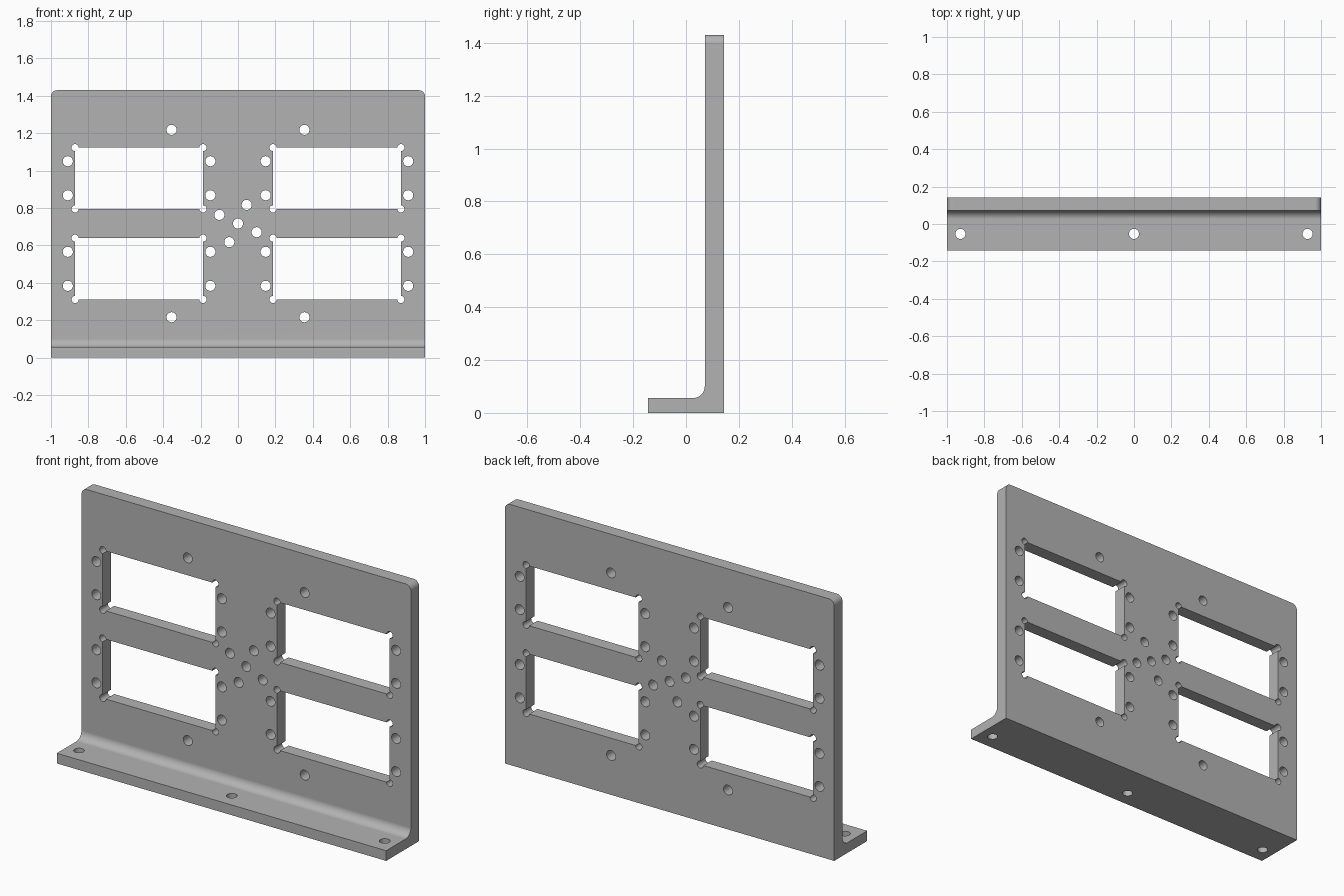
import bpy, bmesh
from math import sin, cos, pi, radians
from mathutils import Matrix, Vector

if "Cube" in bpy.data.objects:
    bpy.data.objects.remove(bpy.data.objects["Cube"])

HEIGHT, HALF_DEPTH = 1.43, 0.143
FOOT_TOP, PLATE_FRONT, FILLET = 0.056, 0.071, 0.045
PLATE_MID = (PLATE_FRONT + HALF_DEPTH) / 2
MID_Z = 0.717
HOLE_R, RELIEF_R = 0.027, 0.019

steel = bpy.data.materials.new("grey_steel")
steel.use_nodes = True
GREY = (0.45, 0.45, 0.45, 1)
steel.diffuse_color = GREY
steel.node_tree.nodes["Principled BSDF"].inputs["Base Color"].default_value = GREY


def make_object(name, bm):
    bmesh.ops.recalc_face_normals(bm, faces=bm.faces)
    mesh = bpy.data.meshes.new(name)
    bm.to_mesh(mesh)
    bm.free()
    mesh.materials.append(steel)
    ob = bpy.data.objects.new(name, mesh)
    bpy.context.collection.objects.link(ob)
    return ob


def add_drill(bm, centre, radius, along_y=True):
    turn = Matrix.Rotation(pi / 2, 4, 'X') if along_y else Matrix()
    bmesh.ops.create_cone(bm, cap_ends=True, segments=32, radius1=radius, radius2=radius,
                          depth=0.2, matrix=Matrix.Translation(centre) @ turn)


# Angle section with a filleted inner corner, extruded across the width
profile = [(-HALF_DEPTH, 0), (HALF_DEPTH, 0), (HALF_DEPTH, HEIGHT), (PLATE_FRONT, HEIGHT)]
for i in range(13):
    a = pi / 2 * i / 12
    profile.append((PLATE_FRONT - FILLET + FILLET * cos(a), FOOT_TOP + FILLET - FILLET * sin(a)))
profile.append((-HALF_DEPTH, FOOT_TOP))
bm = bmesh.new()
section = bm.faces.new([bm.verts.new((-1, y, z)) for y, z in profile])
new = bmesh.ops.extrude_face_region(bm, geom=[section])["geom"]
bmesh.ops.translate(bm, vec=(2, 0, 0), verts=[v for v in new if isinstance(v, bmesh.types.BMVert)])

# Rounded top corners
corners = [e for e in bm.edges
           if all(v.co.z > HEIGHT - 0.01 for v in e.verts)
           and abs(e.verts[0].co.x - e.verts[1].co.x) < 0.01]
bmesh.ops.bevel(bm, geom=corners, offset=0.033, offset_type='OFFSET', segments=8,
                profile=0.5, affect='EDGES')
bracket = make_object("angle_bracket", bm)

# Four windows, each with corner reliefs and two mounting holes per side
windows, reliefs, holes = bmesh.new(), bmesh.new(), bmesh.new()
W, H = 0.342, 0.164
for sx in (-1, 1):
    for sz in (-1, 1):
        c = Vector((sx * 0.529, PLATE_MID, MID_Z + sz * 0.242))
        bmesh.ops.create_cube(windows, size=1, matrix=Matrix.Translation(c)
                              @ Matrix.Diagonal((2 * W, 0.2, 2 * H, 1)))
        for dx in (-1, 1):
            for dz in (-1, 1):
                add_drill(reliefs, c + Vector((dx * W, 0, dz * H)), RELIEF_R)
                add_drill(holes, c + Vector((dx * 0.381, 0, dz * 0.091)), HOLE_R)
        # Outer fixing hole above or below the window
        add_drill(holes, (sx * 0.355, PLATE_MID, MID_Z + sz * 0.501), HOLE_R)

# Central tilted cross of holes
add_drill(holes, (0, PLATE_MID, MID_Z), HOLE_R)
for i in range(4):
    a = radians(65) + i * pi / 2
    add_drill(holes, (0.11 * cos(a), PLATE_MID, MID_Z + 0.11 * sin(a)), HOLE_R)

# Vertical holes through the foot
for x in (-0.928, 0, 0.928):
    add_drill(holes, (x, -0.053, FOOT_TOP / 2), HOLE_R, along_y=False)

# Cut everything out, then bake the result and drop the cutters
cutters = [make_object(n, b) for n, b in
           (("window_cutter", windows), ("relief_cutter", reliefs), ("hole_cutter", holes))]
bpy.ops.object.select_all(action='DESELECT')
bracket.select_set(True)
bpy.context.view_layer.objects.active = bracket
for cutter in cutters:
    cutter.hide_render = True
    mod = bracket.modifiers.new(cutter.name, 'BOOLEAN')
    mod.operation, mod.solver, mod.object = 'DIFFERENCE', 'EXACT', cutter
    bpy.ops.object.modifier_apply(modifier=mod.name)
for cutter in cutters:
    bpy.data.objects.remove(cutter)

# Smooth fillets and holes, flat plates
bpy.ops.object.shade_smooth_by_angle(angle=radians(30))
weighted = bracket.modifiers.new("flat_plates", 'WEIGHTED_NORMAL')
weighted.keep_sharp = True
